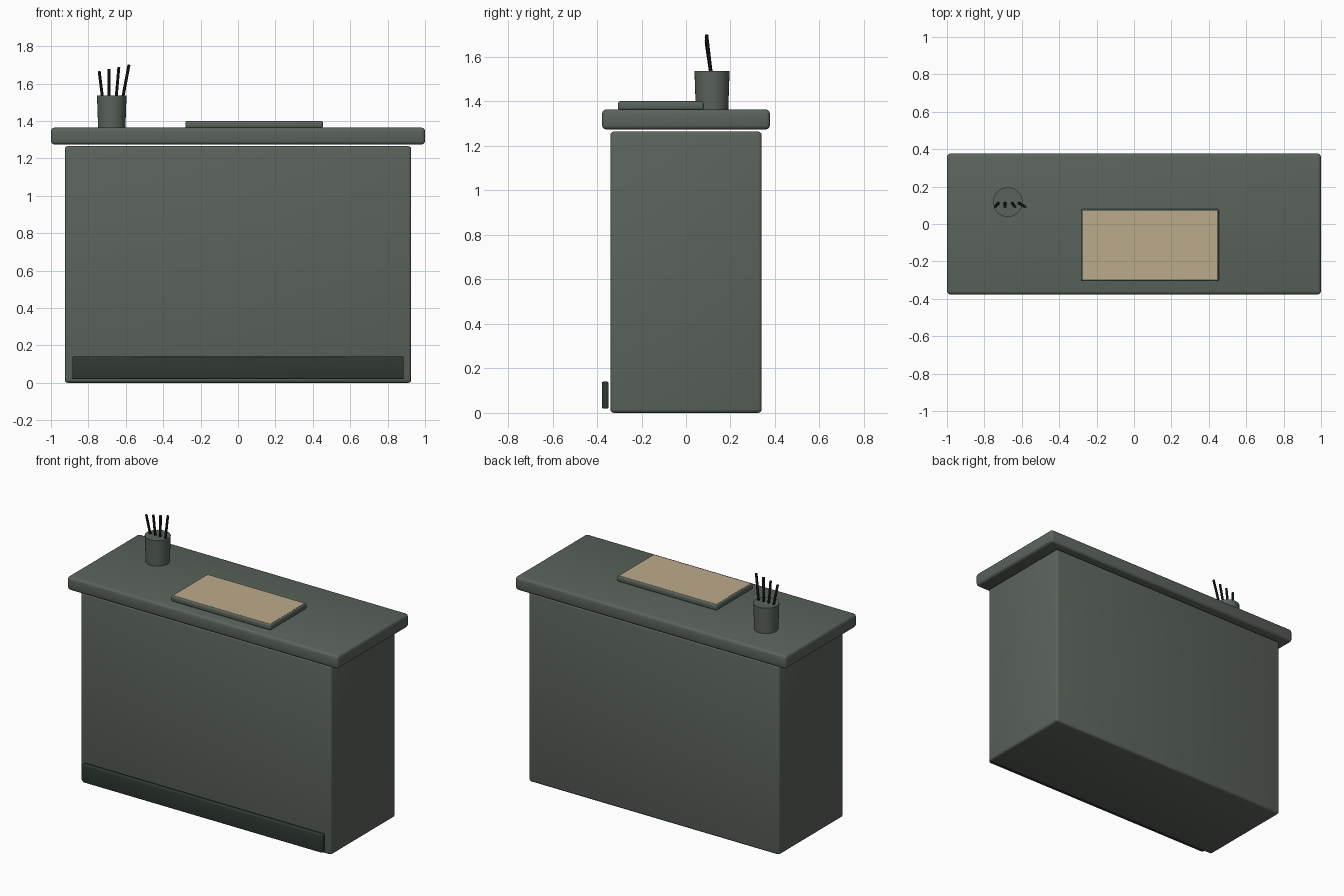
import bpy
import bmesh
from mathutils import Vector

cube = bpy.data.objects.get("Cube")
if cube:
    bpy.data.objects.remove(cube, do_unlink=True)


def make_material(name, color):
    mat = bpy.data.materials.new(name)
    mat.use_nodes = True
    mat.diffuse_color = (*color, 1)
    mat.node_tree.nodes["Principled BSDF"].inputs["Base Color"].default_value = (*color, 1)
    return mat


grey = make_material("grey green", (0.105, 0.125, 0.105))
dark = make_material("dark green", (0.028, 0.041, 0.030))
black = make_material("pencil black", (0.016, 0.022, 0.018))
tan = make_material("tan paper", (0.50, 0.41, 0.26))


def finish(name, bm, mat):
    mesh = bpy.data.meshes.new(name)
    bm.to_mesh(mesh)
    bm.free()
    mesh.materials.append(mat)
    obj = bpy.data.objects.new(name, mesh)
    bpy.context.collection.objects.link(obj)
    return obj


def smooth(obj):
    bpy.ops.object.select_all(action="DESELECT")
    obj.select_set(True)
    bpy.context.view_layer.objects.active = obj
    bpy.ops.object.shade_smooth_by_angle()


def box(name, low, high, mat, bevel=0):
    low, high = Vector(low), Vector(high)
    bm = bmesh.new()
    bmesh.ops.create_cube(bm, size=1)
    bmesh.ops.scale(bm, vec=high - low, verts=bm.verts)
    bmesh.ops.translate(bm, vec=(low + high) / 2, verts=bm.verts)
    if bevel:
        bmesh.ops.bevel(bm, geom=bm.edges[:], offset=bevel, segments=3,
                        profile=0.5, affect="EDGES")
    obj = finish(name, bm, mat)
    if bevel:
        smooth(obj)
    return obj


def rod(name, start, end, r1, r2, sides, mat):
    start, end = Vector(start), Vector(end)
    axis = end - start
    bm = bmesh.new()
    bmesh.ops.create_cone(bm, cap_ends=True, segments=sides, radius1=r1,
                          radius2=r2, depth=axis.length)
    bmesh.ops.rotate(bm, verts=bm.verts, matrix=axis.to_track_quat("Z", "Y").to_matrix())
    bmesh.ops.translate(bm, vec=(start + end) / 2, verts=bm.verts)
    obj = finish(name, bm, mat)
    smooth(obj)
    return obj


# Counter body, worktop and kick plate
box("counter_body", (-0.926, -0.34, 0), (0.926, 0.34, 1.265), grey, 0.016)
box("worktop", (-1, -0.377, 1.274), (1, 0.377, 1.364), grey, 0.018)
box("kick_plate", (-0.886, -0.378, 0.02), (0.886, -0.348, 0.14), dark, 0.006)

# Desk pad with its paper sheet
box("desk_pad", (-0.282, -0.306, 1.362), (0.454, 0.08, 1.4), grey, 0.01)
box("paper_sheet", (-0.272, -0.296, 1.396), (0.444, 0.07, 1.401), tan)

# Pencil cup and fanned pencils
rod("pencil_cup", (-0.675, 0.117, 1.364), (-0.675, 0.117, 1.537), 0.073, 0.079, 32, grey)
fan = [(-0.724, -0.742, 1.665), (-0.689, -0.69, 1.677),
       (-0.652, -0.637, 1.688), (-0.617, -0.583, 1.7)]
for i, (x_base, x_tip, z_tip) in enumerate(fan):
    rod(f"pencil_{i + 1}", (x_base, 0.113, 1.52), (x_tip, 0.092, z_tip),
        0.008, 0.008, 10, black)
